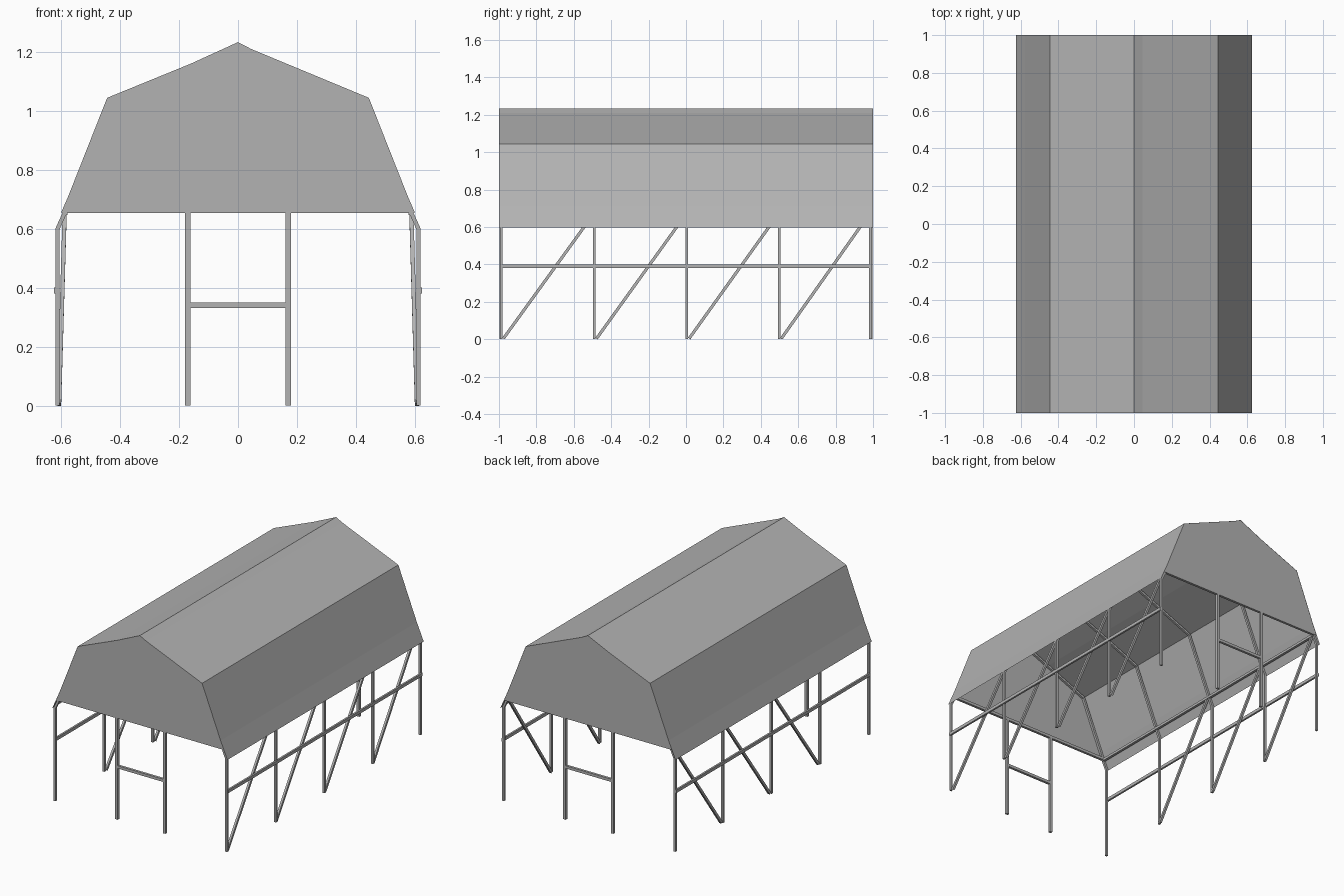
import bpy, bmesh
from mathutils import Vector, Matrix

if "Cube" in bpy.data.objects:
    bpy.data.objects.remove(bpy.data.objects["Cube"])

grey = bpy.data.materials.new("plain grey")
grey.diffuse_color = (0.45, 0.45, 0.45, 1)
grey.use_nodes = True
grey.node_tree.nodes["Principled BSDF"].inputs["Base Color"].default_value = grey.diffuse_color


def finish(name, bm):
    mesh = bpy.data.meshes.new(name)
    bm.to_mesh(mesh)
    bm.free()
    mesh.materials.append(grey)
    obj = bpy.data.objects.new(name, mesh)
    bpy.context.collection.objects.link(obj)
    return obj


def bars(name, segments, w=0.016, d=0.016):
    """Square bars; w is across x (or z for x-running bars), d the other way."""
    bm = bmesh.new()
    for p, q in segments:
        p, q = Vector(p), Vector(q)
        axis = (q - p).normalized()
        ref = Vector((1, 0, 0)) if abs(axis.x) < 0.95 else Vector((0, 0, 1))
        side = axis.cross(ref).normalized()
        first = side.cross(axis)
        m = Matrix((first * w, side * d, axis * (q - p).length)).transposed().to_4x4()
        m.translation = (p + q) / 2
        bmesh.ops.create_cube(bm, size=1, matrix=m)
    bmesh.ops.recalc_face_normals(bm, faces=bm.faces)
    return finish(name, bm)


# gambrel cross-section, eave to eave
left = [(-0.625, 0.598), (-0.6, 0.655), (-0.576, 0.71), (-0.444, 1.044), (-0.16, 1.16)]
right = [(0.044, 1.21), (0.444, 1.044), (0.576, 0.71), (0.6, 0.655), (0.625, 0.598)]
profile = left + [(0, 1.233)] + right

# roof sheet
bm = bmesh.new()
rows = [[bm.verts.new((x, y, z)) for x, z in profile] for y in (-1, 1)]
for i in range(len(profile) - 1):
    bm.faces.new((rows[0][i], rows[0][i + 1], rows[1][i + 1], rows[1][i]))
bmesh.ops.recalc_face_normals(bm, faces=bm.faces)
for f in bm.faces:
    if f.normal.z < 0:
        f.normal_flip()
finish("roof_sheet", bm)

# gable end panels
for name, y in (("front_gable", -0.999), ("back_gable", 0.999)):
    bm = bmesh.new()
    f = bm.faces.new([bm.verts.new((x, y, z)) for x, z in profile[1:-1]])
    f.normal_update()
    if f.normal.y * y < 0:
        f.normal_flip()
    finish(name, bm)

# posts and roof ribs on five frames
frames = [-0.988, -0.49, 0.005, 0.498, 0.985]
half_rib = [(0.612, 0.60), (0.585, 0.66), (0.43, 1.032), (0, 1.212)]
posts, ribs = [], []
for y in frames:
    for s in (-1, 1):
        posts.append(((s * 0.612, y, 0), (s * 0.612, y, 0.603)))
        for (x0, z0), (x1, z1) in zip(half_rib, half_rib[1:]):
            ribs.append(((s * x0, y, z0), (s * x1, y, z1)))
bars("side_posts", posts, 0.014, 0.014)
bars("roof_ribs", ribs, 0.014, 0.014)

# diagonal braces: four on the right, three on the left
braces = []
for s, first in ((1, 0), (-1, 1)):
    for i in range(first, 4):
        braces.append(((s * 0.607, frames[i] + 0.012, 0.004),
                       (s * 0.588, frames[i + 1] - 0.015, 0.655)))
bars("diagonal_braces", braces, 0.014, 0.016)

# long side rails and eave bars
bars("side_rails", [((s * 0.619, -0.99, 0.39), (s * 0.619, 0.99, 0.39)) for s in (-1, 1)], 0.012, 0.02)
bars("eave_bars", [((s * 0.587, -0.99, 0.655), (s * 0.587, 0.99, 0.655)) for s in (-1, 1)])

# end frames: gable bar, two jambs and a crossbar at each end
jambs, cross = [], []
for y in (-0.988, 0.988):
    cross.append(((-0.59, y, 0.662), (0.59, y, 0.662)))
    cross.append(((-0.17, y, 0.34), (0.17, y, 0.34)))
    for s in (-1, 1):
        jambs.append(((s * 0.17, y, 0), (s * 0.17, y, 0.66)))
bars("end_crossbars", cross, 0.018, 0.016)
bars("door_jambs", jambs, 0.018, 0.016)
